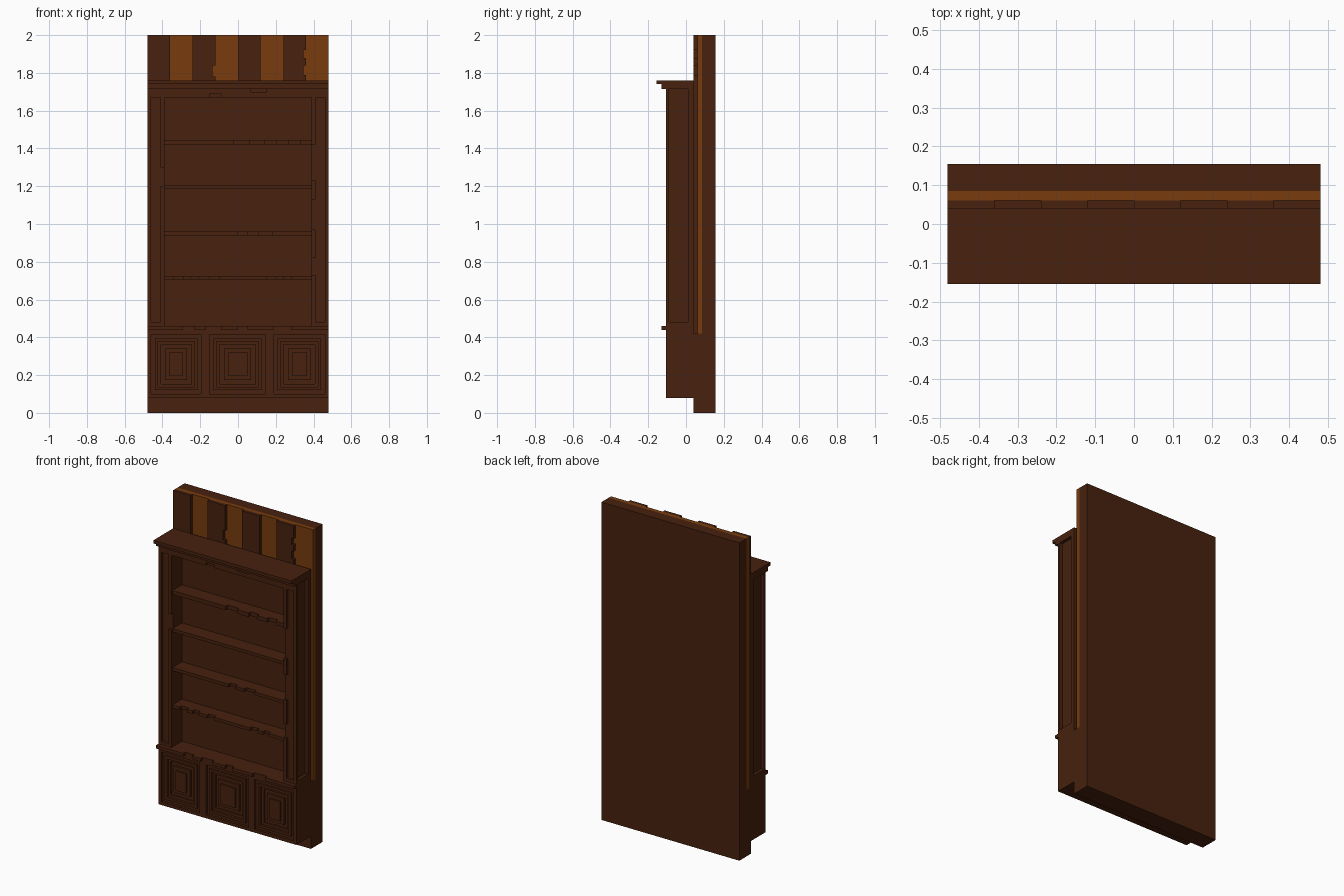
import bpy, bmesh

cube = bpy.data.objects.get("Cube")
if cube:
    bpy.data.objects.remove(cube, do_unlink=True)


def material(name, rgb):
    m = bpy.data.materials.new(name)
    m.use_nodes = True
    m.diffuse_color = (*rgb, 1)
    bsdf = m.node_tree.nodes["Principled BSDF"]
    bsdf.inputs["Base Color"].default_value = (*rgb, 1)
    bsdf.inputs["Roughness"].default_value = 0.9
    return m


DARK = material("dark wood", (0.063, 0.0155, 0.0044))
LIGHT = material("amber wood", (0.188, 0.045, 0.0044))


def finish(name, bm, mat):
    bmesh.ops.recalc_face_normals(bm, faces=bm.faces)
    me = bpy.data.meshes.new(name)
    bm.to_mesh(me)
    bm.free()
    me.materials.append(mat)
    ob = bpy.data.objects.new(name, me)
    bpy.context.collection.objects.link(ob)
    return ob


def prism(name, pts, lo, hi, axis, mat=DARK):
    """Extrude an outline along y (outline in x, z) or z (outline in x, y)."""
    def place(p, t):
        return (p[0], t, p[1]) if axis == "y" else (p[0], p[1], t)
    bm = bmesh.new()
    a = [bm.verts.new(place(p, lo)) for p in pts]
    b = [bm.verts.new(place(p, hi)) for p in pts]
    bm.faces.new(a)
    bm.faces.new(b[::-1])
    for i in range(len(pts)):
        j = (i + 1) % len(pts)
        bm.faces.new((a[i], b[i], b[j], a[j]))
    return finish(name, bm, mat)


def box(name, x, y, z, mat=DARK):
    pts = [(x[0], y[0]), (x[1], y[0]), (x[1], y[1]), (x[0], y[1])]
    return prism(name, pts, z[0], z[1], "z", mat)


def chipped(a, b, base, depth, chips):
    """Straight edge from a to b at height base, with square chips cut in."""
    pts = [(a, base)]
    for c0, c1 in chips:
        pts += [(c0, base), (c0, base + depth), (c1, base + depth), (c1, base)]
    return pts + [(b, base)]


# Wall: solid base, backing and amber layer
box("wall_base", (-0.48, 0.48), (0.04, 0.155), (0, 0.42))
box("wall_backing", (-0.48, 0.48), (0.085, 0.155), (0.42, 2))
box("wall_amber_layer", (-0.48, 0.48), (0.06, 0.085), (0.42, 2), LIGHT)

# Raised dark boards with a few chipped edges
board_chips = [[], [(1.78, 1.84)], [], [(1.79, 1.84), (1.88, 1.92)]]
for i, chips in enumerate(board_chips):
    x0 = -0.48 + 0.24 * i
    right = [(x, z) for z, x in chipped(0.42, 2, x0 + 0.12, -0.014, chips)]
    prism(f"wall_board_{i + 1}", [(x0, 2), (x0, 0.42)] + right, 0.04, 0.06, "y")

# Cornice and ledge
box("cornice_top", (-0.48, 0.48), (-0.155, 0.04), (1.74, 1.76))
box("cornice_lower", (-0.48, 0.48), (-0.13, 0.04), (1.715, 1.74))
ledge_chips = [(-0.29, -0.23), (-0.17, -0.09), (0.0, 0.05), (0.19, 0.28)]
prism("ledge", chipped(-0.48, 0.48, -0.13, 0.02, ledge_chips)
      + [(0.48, 0.04), (-0.48, 0.04)], 0.44, 0.46, "z")

# Bookcase carcass: back, top and bottom rails
box("case_back", (-0.39, 0.39), (0.0, 0.04), (0.46, 1.67))
box("case_top", (-0.46, 0.46), (-0.09, 0.04), (1.67, 1.715))
top_edge = chipped(-0.46, 0.46, 1.715, -0.02, [(0.07, 0.15)])
low_edge = chipped(-0.46, 0.46, 1.67, 0.02, [(-0.15, -0.09)])
prism("frieze", low_edge + top_edge[::-1], -0.105, -0.09, "y")

# Uprights, mirrored left and right
bead_parts = {"left": [(0.48, 0.73), (0.82, 0.97), (1.13, 1.23), (1.42, 1.67)],
              "right": [(0.48, 1.2), (1.3, 1.67)]}
for side, s in (("left", 1), ("right", -1)):
    def span(a, b):
        return tuple(sorted((s * a, s * b)))
    box(f"{side}_upright", span(0.39, 0.46), (-0.09, 0.04), (0.46, 1.67))
    box(f"{side}_front_post", span(0.46, 0.48), (-0.105, -0.09), (0.46, 1.715))
    box(f"{side}_rear_post", span(0.46, 0.48), (0.01, 0.04), (0.46, 1.715))
    box(f"{side}_side_rail", span(0.46, 0.48), (-0.09, 0.01), (0.46, 0.48))
    box(f"{side}_pilaster_foot", span(0.39, 0.46), (-0.105, -0.09), (0.46, 0.48))
    for i, z in enumerate(bead_parts[side]):
        box(f"{side}_inner_bead_{i + 1}", span(0.39, 0.41), (-0.105, -0.09), z)

# Shelves with chipped front edges
shelves = [
    (0.705, 0.725, [(-0.34, -0.29), (-0.25, -0.21), (-0.15, -0.10), (0.15, 0.20), (0.24, 0.28)]),
    (0.94, 0.96, [(0.0, 0.05), (0.11, 0.18)]),
    (1.185, 1.205, []),
    (1.42, 1.445, [(-0.02, 0.06), (0.14, 0.20), (0.27, 0.33)]),
]
for i, (z0, z1, chips) in enumerate(shelves):
    prism(f"shelf_{i + 1}", chipped(-0.39, 0.39, -0.095, 0.02, chips)
          + [(0.39, 0.0), (-0.39, 0.0)], z0, z1, "z")

# Lower cupboard: body and face frame
box("cupboard_body", (-0.48, 0.48), (-0.07, 0.04), (0.08, 0.44))
stiles = [(-0.48, -0.46), (-0.195, -0.15), (0.145, 0.19), (0.46, 0.48)]
for i, x in enumerate(stiles):
    box(f"cupboard_stile_{i + 1}", x, (-0.105, -0.07), (0.08, 0.44))
doors = [(-0.46, -0.195), (-0.15, 0.145), (0.19, 0.46)]
for i, x in enumerate(doors):
    box(f"cupboard_top_rail_{i + 1}", x, (-0.105, -0.07), (0.415, 0.44))
    box(f"cupboard_bottom_rail_{i + 1}", x, (-0.105, -0.07), (0.08, 0.10))

# Door panels: concentric square steps (inset, y)
steps = [(0, -0.105), (0, -0.09), (0.02, -0.09), (0.02, -0.102), (0.036, -0.102),
         (0.036, -0.088), (0.052, -0.088), (0.052, -0.076), (0.075, -0.076),
         (0.075, -0.09), (0.096, -0.09), (0.096, -0.102)]
for i, (x0, x1) in enumerate(doors):
    bm = bmesh.new()
    prev = None
    for d, y in steps:
        loop = [bm.verts.new((x, y, z)) for x, z in (
            (x0 + d, 0.10 + d), (x1 - d, 0.10 + d), (x1 - d, 0.415 - d), (x0 + d, 0.415 - d))]
        if prev:
            for k in range(4):
                n = (k + 1) % 4
                bm.faces.new((prev[k], prev[n], loop[n], loop[k]))
        prev = loop
    bm.faces.new(prev)
    ob = finish(f"door_panel_{i + 1}", bm, DARK)
    # Open panel: make sure its centre faces the front
    if ob.data.polygons[-1].normal.y > 0:
        ob.data.flip_normals()
